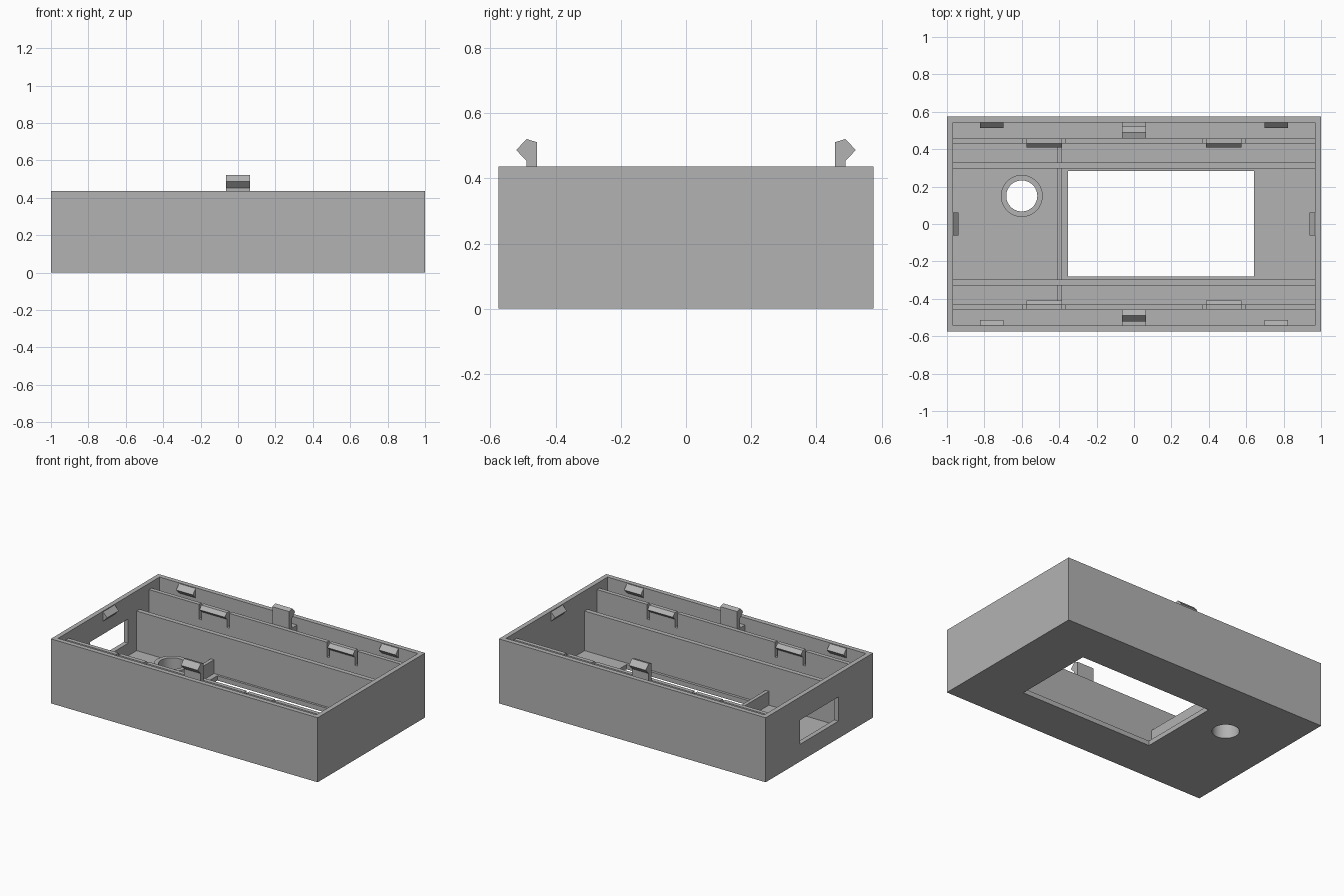
import bpy
import bmesh
from mathutils import Vector

default = bpy.data.objects.get("Cube")
if default:
    bpy.data.objects.remove(default, do_unlink=True)

grey = bpy.data.materials.new("mid grey plastic")
grey.use_nodes = True
grey.diffuse_color = (0.45, 0.45, 0.45, 1)
grey.node_tree.nodes["Principled BSDF"].inputs["Base Color"].default_value = (0.45, 0.45, 0.45, 1)

HALF_X, HALF_Y, HEIGHT, WALL = 1.0, 0.575, 0.437, 0.032
IN_X, IN_Y = HALF_X - WALL, HALF_Y - WALL
RAIL_IN, RAIL_OUT, RAIL_TOP = 0.43, 0.458, 0.395
SINK = 0.004  # overlap that seats a part in its neighbour


def finish(name, bm):
    bmesh.ops.recalc_face_normals(bm, faces=bm.faces)
    mesh = bpy.data.meshes.new(name)
    bm.to_mesh(mesh)
    bm.free()
    mesh.materials.append(grey)
    obj = bpy.data.objects.new(name, mesh)
    bpy.context.collection.objects.link(obj)
    return obj


def box(name, x, y, z):
    """Box from (min, max) ranges."""
    bm = bmesh.new()
    bmesh.ops.create_cube(bm, size=1)
    for v in bm.verts:
        v.co = [r[0] if c < 0 else r[1] for c, r in zip(v.co, (x, y, z))]
    return finish(name, bm)


def cylinder(name, centre, radius, z):
    bm = bmesh.new()
    bmesh.ops.create_cone(bm, cap_ends=True, segments=48, radius1=radius,
                          radius2=radius, depth=z[1] - z[0])
    bmesh.ops.translate(bm, verts=bm.verts, vec=(*centre, sum(z) / 2))
    return finish(name, bm)


def prism(name, profile, across, along, centre, width):
    """Sweep a (distance, height) profile along a horizontal direction."""
    bm = bmesh.new()
    across, along = Vector(across), Vector(along)
    start = along * (centre - width / 2)
    face = bm.faces.new([bm.verts.new(start + across * d + Vector((0, 0, h)))
                         for d, h in profile])
    new = bmesh.ops.extrude_face_region(bm, geom=[face])["geom"]
    bmesh.ops.translate(bm, vec=along * width,
                        verts=[g for g in new if isinstance(g, bmesh.types.BMVert)])
    return finish(name, bm)


def cut(obj, *cutters):
    bpy.context.view_layer.objects.active = obj
    for cutter in cutters:
        mod = obj.modifiers.new("cut", "BOOLEAN")
        mod.operation, mod.solver, mod.object = "DIFFERENCE", "EXACT", cutter
        bpy.ops.object.modifier_apply(modifier=mod.name)
        bpy.data.objects.remove(cutter, do_unlink=True)


def smooth(obj):
    bpy.ops.object.select_all(action="DESELECT")
    obj.select_set(True)
    bpy.context.view_layer.objects.active = obj
    bpy.ops.object.shade_smooth_by_angle()


# Open tray with a display opening, a round hole and an end window
HOLE = (-0.6, 0.15)
tray = box("tray", (-HALF_X, HALF_X), (-HALF_Y, HALF_Y), (0, HEIGHT))
cut(tray,
    box("cavity", (-IN_X, IN_X), (-IN_Y, IN_Y), (WALL, 1)),
    box("display_opening", (-0.353, 0.642), (-0.28, 0.283), (-1, 0.2)),
    cylinder("round_hole", HOLE, 0.083, (-1, 0.2)),
    box("end_window", (-1.2, -0.9), (-0.203, 0.207), (0.117, 0.281)))
smooth(tray)

# Collar around the round hole
collar = cylinder("hole_collar", HOLE, 0.112, (WALL - SINK, 0.1))
cut(collar, cylinder("collar_bore", HOLE, 0.083, (-1, 1)))
smooth(collar)

# Low divider beside the display opening
box("divider", (-0.412, -0.388), (-RAIL_IN - SINK, RAIL_IN + SINK), (WALL - SINK, 0.126))

# Parts repeated on the front and back sides
TAB_X, TAB_W = 0.48, 0.19
for side, s in (("front", -1), ("back", 1)):
    out, inward, along = (0, s, 0), (0, -s, 0), (1, 0, 0)
    span_x = (-IN_X - SINK, IN_X + SINK)

    def span_y(a, b):
        return tuple(sorted((s * a, s * b)))

    box(side + "_inner_wall", span_x, span_y(0.298, 0.33), (WALL - SINK, 0.3))

    # Outer rail, slotted on both sides of each spring tab
    rail = box(side + "_rail", span_x, span_y(RAIL_IN, RAIL_OUT), (WALL - SINK, RAIL_TOP))
    for tab in (-TAB_X, TAB_X):
        for edge in (-1, 1):
            x = tab + edge * (TAB_W / 2 + 0.01)
            cut(rail, box("slot", (x - 0.01, x + 0.01), span_y(0.4, 0.5), (0.295, 0.6)))
        prism(side + "_tab_catch",
              [(-RAIL_IN - SINK, RAIL_TOP), (-RAIL_IN, RAIL_TOP), (-0.408, 0.372),
               (-RAIL_IN, 0.35), (-RAIL_IN - SINK, 0.35)],
              inward, along, tab, TAB_W)

    # Snap hook above the rim on its base block
    box(side + "_hook_base", (-0.063, 0.063), span_y(RAIL_OUT - SINK, IN_Y + SINK),
        (WALL - SINK, 0.388))
    prism(side + "_snap_hook",
          [(0.458, 0.38), (0.458, 0.511), (0.489, 0.521), (0.521, 0.487),
           (0.489, 0.453), (0.489, 0.38)], out, along, 0, 0.126)

# Wedge bumps inside the outer walls
def bump(name, wall, across, along, centre):
    prism(name, [(wall + SINK, 0.432), (wall, 0.432), (wall - 0.031, 0.4),
                 (wall, 0.368), (wall + SINK, 0.368)], across, along, centre, 0.125)


for s in (-1, 1):
    bump("end_bump", IN_X, (s, 0, 0), (0, 1, 0), 0)
    for x in (-0.76, 0.76):
        bump("side_bump", IN_Y, (0, s, 0), (1, 0, 0), x)
